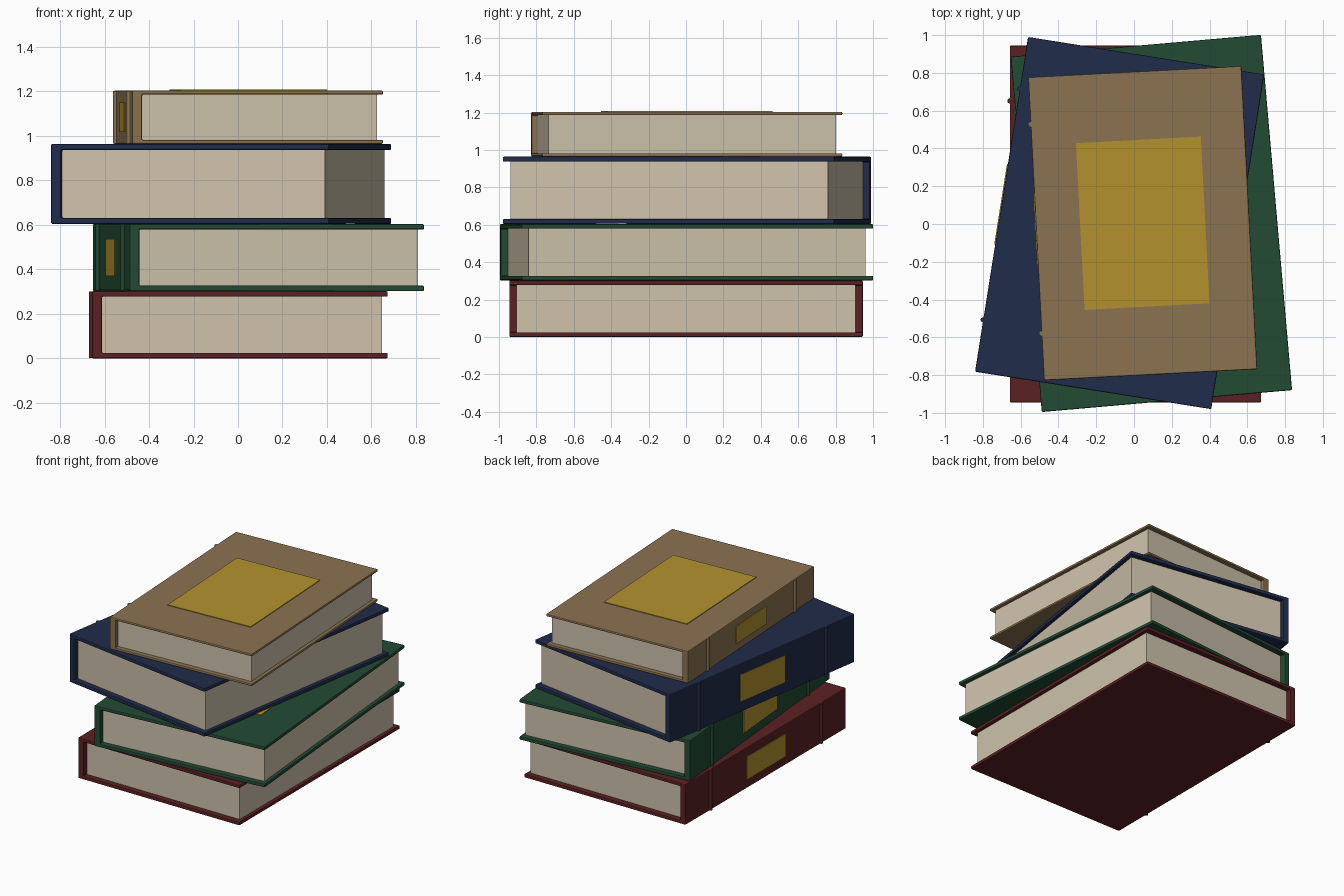
import bpy, bmesh
from math import radians
from mathutils import Matrix, Vector

default = bpy.data.objects.get("Cube")
if default:
    bpy.data.objects.remove(default, do_unlink=True)


def material(name, rgb):
    m = bpy.data.materials.new(name)
    m.use_nodes = True
    m.diffuse_color = (*rgb, 1)
    m.node_tree.nodes["Principled BSDF"].inputs["Base Color"].default_value = (*rgb, 1)
    return m


CREAM = material("page cream", (0.62, 0.54, 0.41))
GOLD = material("gold", (0.45, 0.29, 0.027))


def finish(bm, name, mat, place, bevel=0):
    bmesh.ops.recalc_face_normals(bm, faces=bm.faces)
    mesh = bpy.data.meshes.new(name)
    bm.to_mesh(mesh)
    bm.free()
    mesh.materials.append(mat)
    ob = bpy.data.objects.new(name, mesh)
    bpy.context.collection.objects.link(ob)
    ob.matrix_world = place
    if bevel:
        mod = ob.modifiers.new("Soft edges", "BEVEL")
        mod.width = bevel
        mod.segments = 2
    return ob


def box(name, lo, hi, mat, place):
    lo, hi = Vector(lo), Vector(hi)
    bm = bmesh.new()
    bmesh.ops.create_cube(bm, size=1)
    bmesh.ops.scale(bm, vec=hi - lo, verts=bm.verts)
    bmesh.ops.translate(bm, vec=(lo + hi) / 2, verts=bm.verts)
    return finish(bm, name, mat, place)


def case(name, w, d, h, board, spine, mat, place):
    # Two boards and the spine as one C-shaped profile, extruded along the spine
    x, s = w / 2, -w / 2 + spine
    profile = [(-x, 0), (x, 0), (x, board), (s, board),
               (s, h - board), (x, h - board), (x, h), (-x, h)]
    bm = bmesh.new()
    face = bm.faces.new([bm.verts.new((px, -d / 2, pz)) for px, pz in profile])
    side = bmesh.ops.extrude_face_region(bm, geom=[face])["geom"]
    bmesh.ops.translate(bm, vec=(0, d, 0),
                        verts=[v for v in side if isinstance(v, bmesh.types.BMVert)])
    return finish(bm, name, mat, place, bevel=0.006)


def book(name, rgb, size, centre, z, angle, board, cover_label):
    w, d, h = size
    mat = material(name + " cloth", rgb)
    place = Matrix.Translation((*centre, z)) @ Matrix.Rotation(radians(angle), 4, "Z")
    spine = 0.045
    case(name + "_book_case", w, d, h, board, spine, mat, place)

    # Page block, set in from the boards
    inset = 0.021 * d
    box(name + "_book_pages", (-w / 2 + spine - 0.004, -d / 2 + inset, board - 0.002),
        (w / 2 - 0.025, d / 2 - inset, h - board + 0.002), CREAM, place)

    # Raised spine bands
    for side, label in ((-1, "front"), (1, "back")):
        bm = bmesh.new()
        bmesh.ops.create_cone(bm, cap_ends=True, segments=12, radius1=0.014,
                              radius2=0.014, depth=h - 0.004)
        bmesh.ops.translate(bm, vec=(-w / 2, side * 0.345 * d, h / 2), verts=bm.verts)
        finish(bm, f"{name}_book_{label}_spine_band", mat, place)

    # Spine label
    box(name + "_book_spine_label", (-w / 2 - 0.005, -0.12 * d, 0.225 * h),
        (-w / 2 + 0.002, 0.12 * d, 0.775 * h), GOLD, place)

    # Cover label
    if cover_label:
        box(name + "_book_cover_label", (-0.293 * w, -0.275 * d, h - 0.002),
            (0.293 * w, 0.275 * d, h + 0.005), GOLD, place)


# The stack, from bottom to top
book("red", (0.105, 0.015, 0.016), (1.33, 1.89, 0.302), (0.008, 0), 0, 0, 0.025, False)
book("green", (0.016, 0.07, 0.034), (1.33, 1.888, 0.302), (0.092, 0.003), 0.302, 5, 0.025, True)
book("navy", (0.015, 0.025, 0.07), (1.266, 1.794, 0.36), (-0.076, 0.005), 0.604, -9, 0.027, False)
book("brown", (0.26, 0.17, 0.082), (1.13, 1.607, 0.24), (0.046, 0.004), 0.964, 3, 0.018, True)
